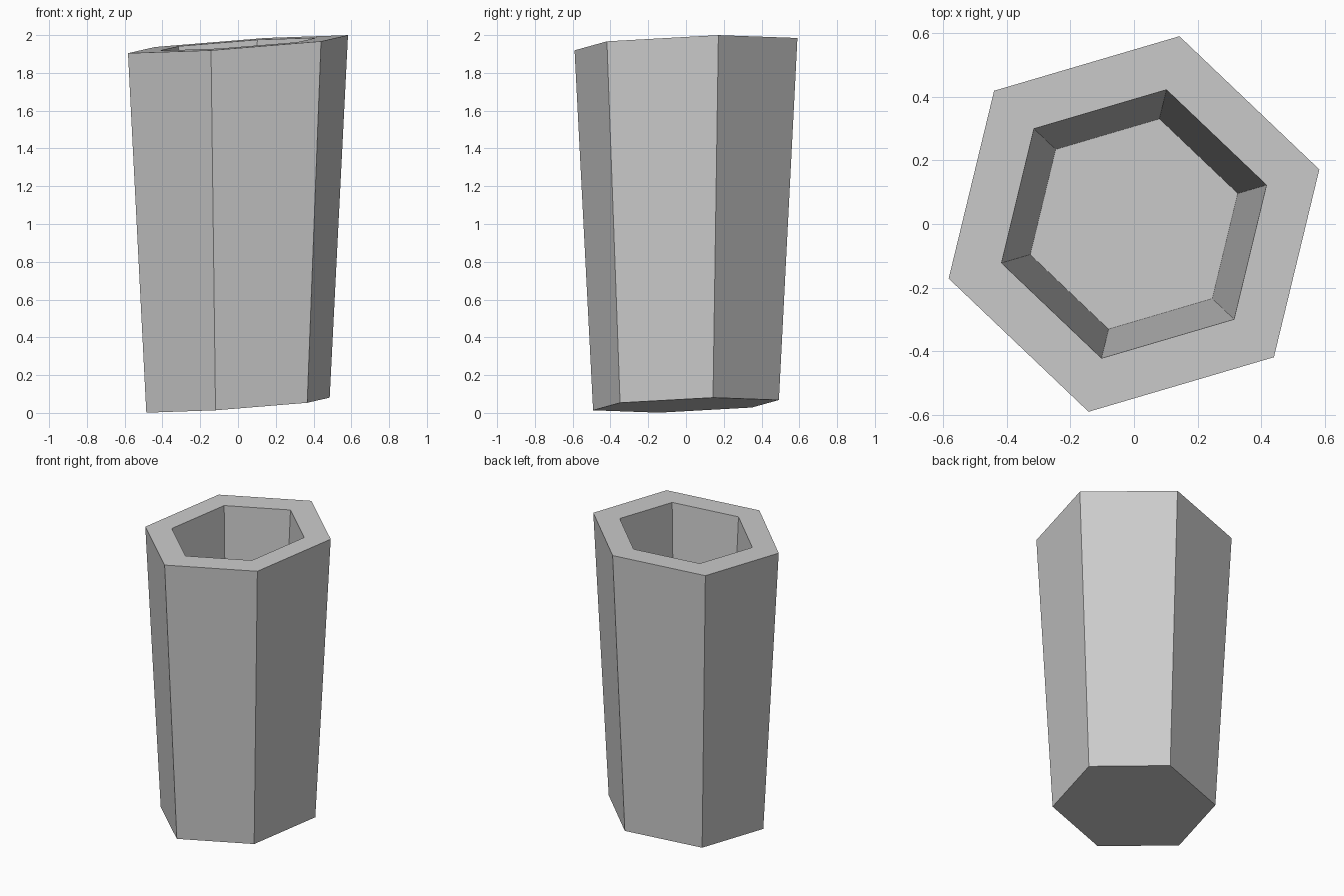
import bpy
import bmesh
import math

if "Cube" in bpy.data.objects:
    bpy.data.objects.remove(bpy.data.objects["Cube"])

SIDES = 6
TURN = math.radians(16.4)      # rotation of the hexagon about z
SLOPE_X, SLOPE_Y = 0.0707, 0.0383   # shared tilt of rim, floor and base


def ring(bm, radius, height):
    """Hexagon of vertices on a plane tilted like the rim."""
    verts = []
    for i in range(SIDES):
        a = TURN + i * math.tau / SIDES
        x, y = radius * math.cos(a), radius * math.sin(a)
        verts.append(bm.verts.new((x, y, height + SLOPE_X * x + SLOPE_Y * y)))
    return verts


def bridge(bm, lower, upper):
    for i in range(SIDES):
        j = (i + 1) % SIDES
        bm.faces.new((lower[i], lower[j], upper[j], upper[i]))


# Hollow tapered cup: base, outer rim, inner rim, inner floor
bm = bmesh.new()
rings = [ring(bm, r, z) for r, z in
         ((0.506, 0.041), (0.607, 1.952), (0.434, 1.952), (0.340, 0.16))]
for lower, upper in zip(rings, rings[1:]):
    bridge(bm, lower, upper)
bm.faces.new(list(reversed(rings[0])))
bm.faces.new(rings[-1])
bmesh.ops.recalc_face_normals(bm, faces=bm.faces)

mesh = bpy.data.meshes.new("hexagonal_cup")
bm.to_mesh(mesh)
bm.free()
cup = bpy.data.objects.new("hexagonal_cup", mesh)
bpy.context.collection.objects.link(cup)

# Plain grey
grey = bpy.data.materials.new("light_grey")
grey.diffuse_color = (0.6, 0.6, 0.6, 1.0)
grey.use_nodes = True
grey.node_tree.nodes["Principled BSDF"].inputs["Base Color"].default_value = grey.diffuse_color
mesh.materials.append(grey)
